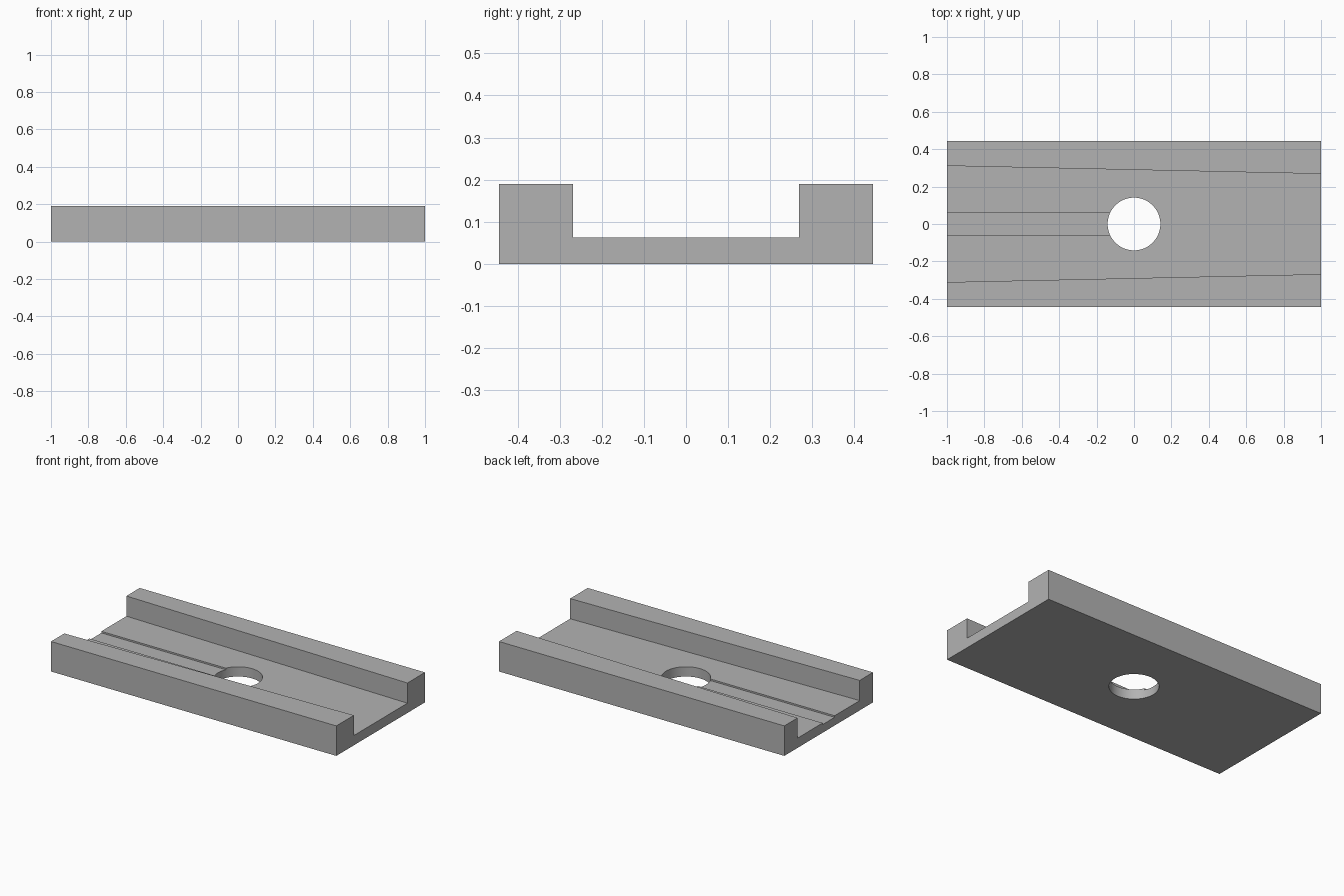
import bpy
import bmesh
import math

if "Cube" in bpy.data.objects:
    bpy.data.objects.remove(bpy.data.objects["Cube"])

LENGTH, HALF_DEPTH, HEIGHT = 2.0, 0.444, 0.19
FLOOR = 0.062
HOLE_RADIUS = 0.141

grey = bpy.data.materials.new("plain_grey")
grey.use_nodes = True
colour = (0.45, 0.45, 0.45, 1)
grey.diffuse_color = colour
grey.node_tree.nodes["Principled BSDF"].inputs["Base Color"].default_value = colour


def prism(name, outline, bottom, top):
    """Extrude a flat outline upwards between two heights."""
    bm = bmesh.new()
    face = bm.faces.new([bm.verts.new((x, y, bottom)) for x, y in outline])
    moved = bmesh.ops.extrude_face_region(bm, geom=[face])["geom"]
    verts = [v for v in moved if isinstance(v, bmesh.types.BMVert)]
    bmesh.ops.translate(bm, verts=verts, vec=(0, 0, top - bottom))
    bmesh.ops.recalc_face_normals(bm, faces=bm.faces)
    mesh = bpy.data.meshes.new(name)
    bm.to_mesh(mesh)
    bm.free()
    mesh.materials.append(grey)
    obj = bpy.data.objects.new(name, mesh)
    bpy.context.collection.objects.link(obj)
    return obj


def strip(x0, x1, half0, half1):
    """Outline of a strip along x whose half width may taper."""
    return [(x0, -half0), (x1, -half1), (x1, half1), (x0, half0)]


# Solid block
body = prism("channel_plate", strip(-1, 1, HALF_DEPTH, HALF_DEPTH), 0, HEIGHT)

# Tapered channel, shallow groove on one half, round through hole
circle = [(HOLE_RADIUS * math.cos(a), HOLE_RADIUS * math.sin(a))
          for a in (math.tau * i / 64 for i in range(64))]
cutters = [
    prism("channel_cutter", strip(-1.1, 1.1, 0.313, 0.266), FLOOR, 0.3),
    prism("groove_cutter", strip(-1.1, 0, 0.06, 0.06), FLOOR - 0.01, 0.25),
    prism("hole_cutter", circle, -0.1, 0.35),
]
for cutter in cutters:
    cutter.hide_render = True
    cut = body.modifiers.new(cutter.name, 'BOOLEAN')
    cut.operation = 'DIFFERENCE'
    cut.solver = 'EXACT'
    cut.object = cutter

# Bake the cuts and discard the cutters
bpy.context.view_layer.objects.active = body
body.select_set(True)
for modifier in list(body.modifiers):
    bpy.ops.object.modifier_apply(modifier=modifier.name)
for cutter in cutters:
    bpy.data.objects.remove(cutter)

# Smooth hole wall, sharp edges elsewhere
bpy.ops.object.shade_smooth_by_angle(angle=math.radians(30))
